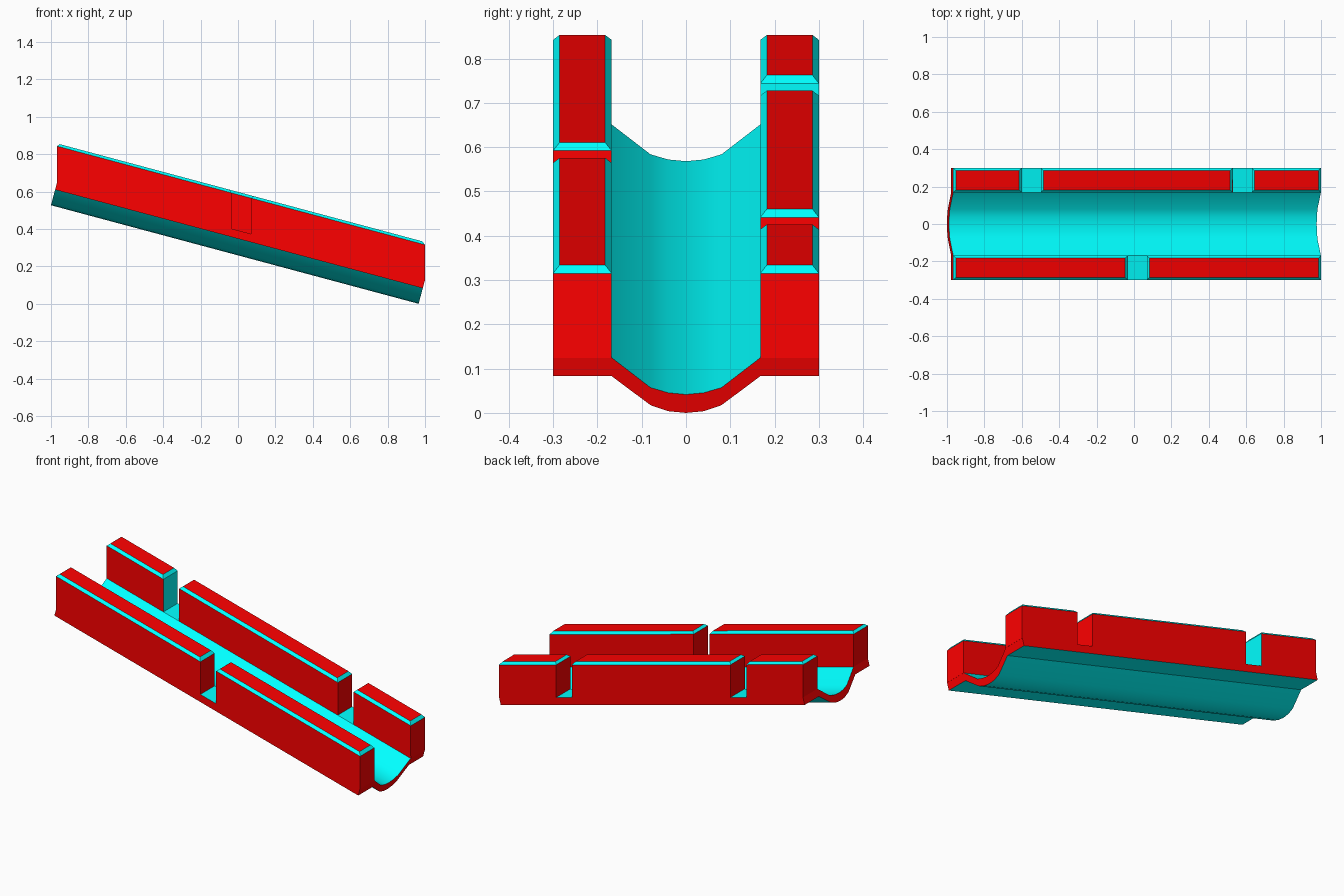
import bpy, bmesh, math
from mathutils import Vector

if "Cube" in bpy.data.objects:
    bpy.data.objects.remove(bpy.data.objects["Cube"])

TILT = math.radians(15)
C, S, T = math.cos(TILT), math.sin(TILT), math.tan(TILT)
LENGTH = 2.035
ORIGIN = Vector((-1, 0, LENGTH * S))
Y_IN, Y_OUT = 0.168, 0.30
FLANGE = 0.129          # flange top above the trough bottom, square to the slope


def material(name, rgb):
    m = bpy.data.materials.new(name)
    m.diffuse_color = (*rgb, 1)
    m.use_nodes = True
    m.node_tree.nodes["Principled BSDF"].inputs["Base Color"].default_value = m.diffuse_color
    return m


RED = material("red", (1, 0, 0))
CYAN = material("cyan", (0, 1, 1))


def finish(bm, name):
    bmesh.ops.recalc_face_normals(bm, faces=bm.faces)
    me = bpy.data.meshes.new(name)
    bm.to_mesh(me)
    bm.free()
    me.materials.append(RED)
    me.materials.append(CYAN)
    ob = bpy.data.objects.new(name, me)
    bpy.context.collection.objects.link(ob)
    return ob


def on_slope(u, y, h):
    return ORIGIN + Vector((u * C + h * S, y, -u * S + h * C))


# Trough: half section (y, underside height, upper height), mirrored and run down the slope
half = [(0, 0, 0.043), (0.04, 0.004, 0.047), (0.08, 0.018, 0.059),
        (Y_IN, 0.086, FLANGE), (Y_OUT, 0.086, FLANGE)]
section = [(-y, a, b) for y, a, b in reversed(half[1:])] + half
bm = bmesh.new()
rings = [[[bm.verts.new(on_slope(u, y, h)) for h in (a, b)] for y, a, b in section]
         for u in (0, LENGTH)]
r0, r1 = rings
for i in range(len(section) - 1):
    for k in (0, 1):
        f = bm.faces.new((r0[i][k], r0[i + 1][k], r1[i + 1][k], r1[i][k]))
        f.material_index = 1
    for r in rings:
        bm.faces.new((r[i][0], r[i + 1][0], r[i + 1][1], r[i][1]))
for i in (0, -1):
    bm.faces.new((r0[i][0], r0[i][1], r1[i][1], r1[i][0]))
trough = finish(bm, "trough")
trough.select_set(True)
bpy.context.view_layer.objects.active = trough
bpy.ops.object.shade_smooth_by_angle(angle=math.radians(30))


# Wall block: upright ends, sloping top with chamfered rim
def wall_block(name, x0, x1, side, cyan_end=False):
    def base(x):
        return ORIGIN.z + FLANGE / C - (x + 1) * T

    def top(x):
        return 0.334 - T * (x - 0.985)

    bm = bmesh.new()
    corners = [(x0, Y_IN), (x1, Y_IN), (x1, Y_OUT), (x0, Y_OUT)]
    lo = [bm.verts.new((x, side * y, base(x))) for x, y in corners]
    hi = [bm.verts.new((x, side * y, top(x))) for x, y in corners]
    bm.faces.new(lo)
    cap = bm.faces.new(hi)
    for i in range(4):
        j = (i + 1) % 4
        f = bm.faces.new((lo[i], lo[j], hi[j], hi[i]))
        if cyan_end and i == 1:
            f.material_index = 1
    bmesh.ops.recalc_face_normals(bm, faces=bm.faces)
    bmesh.ops.bevel(bm, geom=list(cap.edges), offset=0.0145, segments=1,
                    affect='EDGES', material=1)
    finish(bm, name)


# Walls, split by slots: one in the front wall, two in the back wall
LEFT, RIGHT = -0.967, 1.0
wall_block("front_wall_upper", LEFT, -0.033, -1)
wall_block("front_wall_lower", 0.069, RIGHT, -1)
wall_block("back_wall_upper", LEFT, -0.60, 1, cyan_end=True)
wall_block("back_wall_middle", -0.498, 0.528, 1)
wall_block("back_wall_lower", 0.63, RIGHT, 1)
